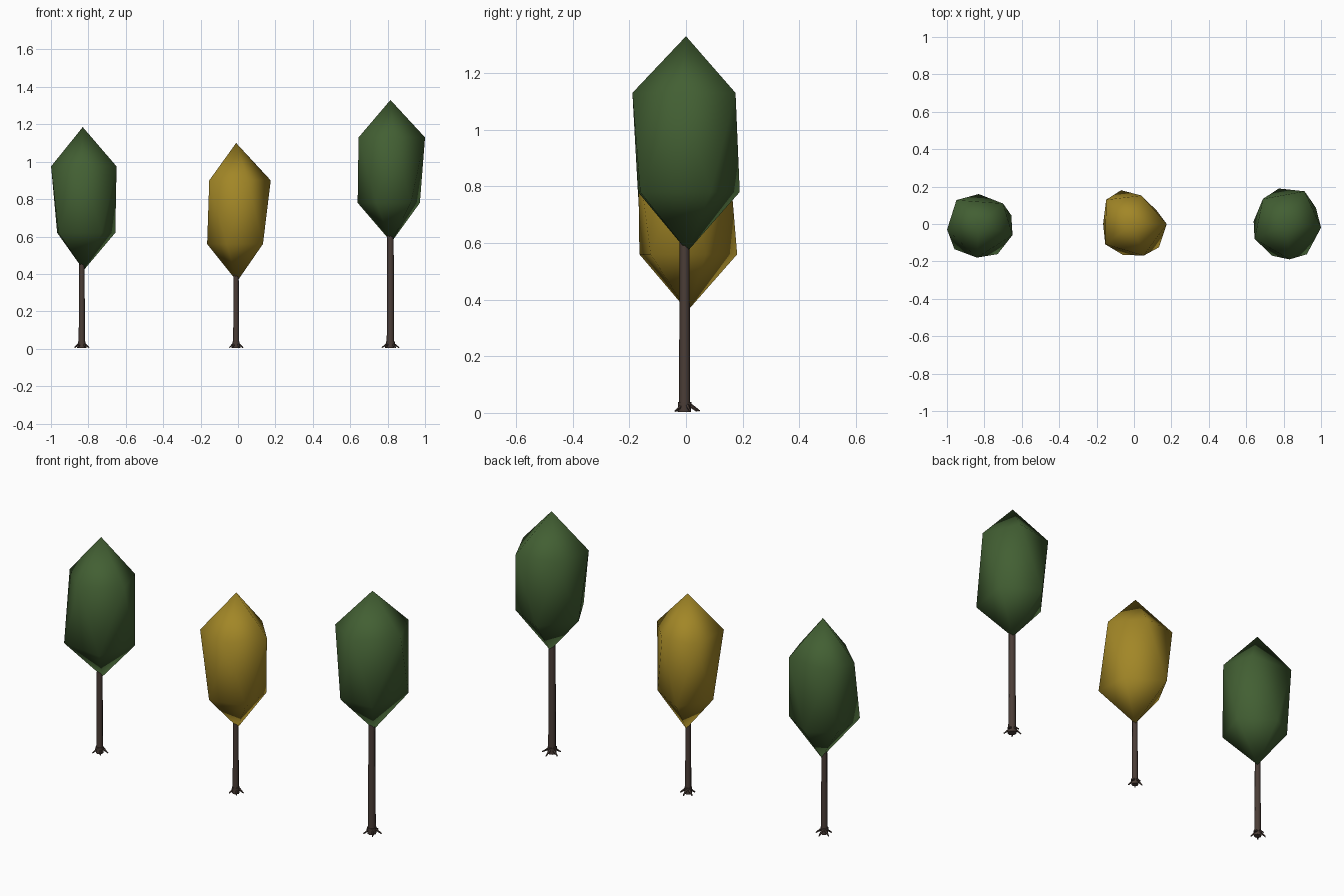
import bpy
import bmesh
from math import cos, sin, radians, tau
from mathutils import Vector

cube = bpy.data.objects.get("Cube")
if cube:
    bpy.data.objects.remove(cube, do_unlink=True)


def make_material(name, colour):
    mat = bpy.data.materials.new(name)
    mat.use_nodes = True
    mat.diffuse_color = (*colour, 1)
    mat.node_tree.nodes["Principled BSDF"].inputs["Base Color"].default_value = (*colour, 1)
    return mat


green = make_material("leaf green", (0.055, 0.115, 0.033))
ochre = make_material("autumn ochre", (0.36, 0.24, 0.02))
bark = make_material("dark bark", (0.07, 0.047, 0.038))


def finish(bm, name, mat, location, smooth_angle=None):
    """Turn a bmesh into a named, coloured object."""
    bmesh.ops.recalc_face_normals(bm, faces=bm.faces)
    mesh = bpy.data.meshes.new(name)
    bm.to_mesh(mesh)
    bm.free()
    mesh.materials.append(mat)
    obj = bpy.data.objects.new(name, mesh)
    obj.location = location
    bpy.context.collection.objects.link(obj)
    bpy.ops.object.select_all(action="DESELECT")
    obj.select_set(True)
    bpy.context.view_layer.objects.active = obj
    if smooth_angle:
        bpy.ops.object.shade_smooth_by_angle(angle=radians(smooth_angle))
    else:
        bpy.ops.object.shade_smooth()
    return obj


def add_crown(name, mat, x, heights, upper, lower):
    """Stretched, uneven twenty-sided crown: two rings of five and two tips."""
    top_z, upper_z, lower_z, bottom_z = heights
    bm = bmesh.new()

    def ring(points, z):
        return [bm.verts.new((r * cos(radians(a)), r * sin(radians(a)), z)) for a, r in points]

    top = bm.verts.new((0, 0, top_z))
    bottom = bm.verts.new((0.005, 0.005, bottom_z))
    up, low = ring(upper, upper_z), ring(lower, lower_z)
    for i in range(len(up)):
        j = (i + 1) % len(up)
        bm.faces.new((top, up[i], up[j]))
        bm.faces.new((up[i], low[i], up[j]))
        bm.faces.new((low[i], low[j], up[j]))
        bm.faces.new((bottom, low[j], low[i]))
    finish(bm, name, mat, (x, 0, 0))


def add_cone(bm, start, end, r1, r2, sides):
    """Tapered rod between two points."""
    start, end = Vector(start), Vector(end)
    axis = end - start
    matrix = axis.to_track_quat("Z", "Y").to_matrix().to_4x4()
    matrix.translation = (start + end) / 2
    bmesh.ops.create_cone(bm, cap_ends=True, segments=sides, radius1=r1,
                          radius2=r2, depth=axis.length, matrix=matrix)


def add_trunk(prefix, x, radius, top_z):
    # Slim trunk
    bm = bmesh.new()
    add_cone(bm, (0, -0.005, 0.005), (0, -0.005, top_z), radius, radius * 0.85, 8)
    finish(bm, prefix + "_trunk", bark, (x, 0, 0), 50)

    # Thicker foot with five short splayed roots
    bm = bmesh.new()
    add_cone(bm, (0, -0.005, 0.004), (0, -0.005, 0.038), radius * 1.15, radius * 1.2, 8)
    for i in range(5):
        a = tau * (i + 1.25) / 5
        way = Vector((cos(a), sin(a), 0))
        add_cone(bm, way * radius * 0.7 + Vector((0, 0, 0.028)),
                 way * radius * 2.4 + Vector((0, 0, 0.006)), 0.007, 0.003, 5)
    finish(bm, prefix + "_roots", bark, (x, 0, 0), 50)


# Each ring point is (angle, radius)
add_crown("right_tree_crown", green, -0.83, (1.185, 0.975, 0.62, 0.42),
          [(-18, .19), (40, .17), (133, .175), (190, .172), (267, .18)],
          [(15, .18), (90, .16), (152, .155), (226, .187), (302, .19)])
add_crown("middle_tree_crown", ochre, -0.01, (1.1, 0.9, 0.56, 0.36),
          [(0, .185), (72, .16), (137, .19), (217, .18), (290, .18)],
          [(28, .15), (108, .19), (180, .155), (253, .172), (319, .19)])
add_crown("left_tree_crown", green, 0.815, (1.33, 1.13, 0.78, 0.57),
          [(-6, .186), (61, .2), (133, .184), (205, .188), (275, .19)],
          [(29, .18), (102, .194), (175, .176), (246, .186), (304, .195)])

add_trunk("right_tree", -0.835, 0.017, 0.5)
add_trunk("middle_tree", -0.01, 0.016, 0.44)
add_trunk("left_tree", 0.815, 0.02, 0.66)
